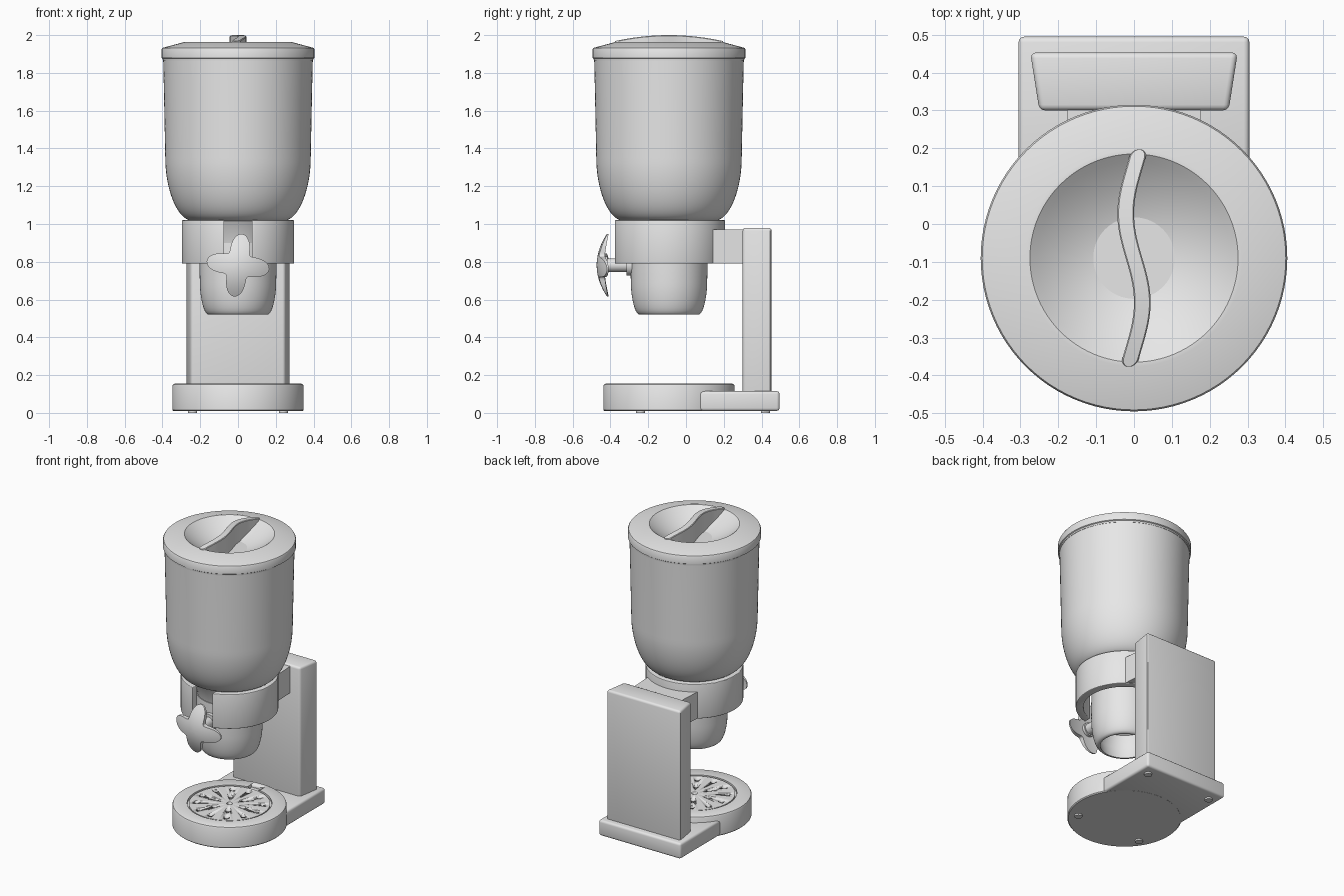
import bpy, bmesh
from math import sin, cos, pi, asin, sqrt, radians, atan2

cube = bpy.data.objects.get("Cube")
if cube:
    bpy.data.objects.remove(cube, do_unlink=True)

C = -0.09      # y of the canister axis
SEG = 96

grey = bpy.data.materials.new("light_grey")
grey.use_nodes = True
grey.diffuse_color = (0.8, 0.8, 0.8, 1)
grey.node_tree.nodes["Principled BSDF"].inputs["Base Color"].default_value = (0.8, 0.8, 0.8, 1)


def activate(ob):
    bpy.ops.object.select_all(action='DESELECT')
    ob.select_set(True)
    bpy.context.view_layer.objects.active = ob


def loft(name, rings, bevel=0, closed=False):
    """Skin a list of rings with quads; cap the ends unless the rings close on themselves."""
    bm = bmesh.new()
    loops = [[bm.verts.new(p) for p in ring] for ring in rings]
    n = len(loops[0])
    pairs = list(zip(loops, loops[1:]))
    if closed:
        pairs.append((loops[-1], loops[0]))
    for a, b in pairs:
        for i in range(n):
            j = (i + 1) % n
            bm.faces.new((a[i], a[j], b[j], b[i]))
    if not closed:
        bm.faces.new(loops[0])
        bm.faces.new(loops[-1])
    bmesh.ops.recalc_face_normals(bm, faces=bm.faces)
    me = bpy.data.meshes.new(name)
    bm.to_mesh(me)
    bm.free()
    ob = bpy.data.objects.new(name, me)
    bpy.context.collection.objects.link(ob)
    me.materials.append(grey)
    activate(ob)
    if bevel:
        mod = ob.modifiers.new("Bevel", 'BEVEL')
        mod.width, mod.segments, mod.limit_method = bevel, 3, 'ANGLE'
        bpy.ops.object.modifier_apply(modifier=mod.name)
    bpy.ops.object.shade_smooth_by_angle(angle=radians(30))
    return ob


def circle(r, z, x=0, y=C, n=SEG):
    return [(x + r * cos(2 * pi * i / n), y + r * sin(2 * pi * i / n), z) for i in range(n)]


def revolve(name, profile, closed=False):
    return loft(name, [circle(r, z) for r, z in profile], closed=closed)


def prism(name, outline, z0, z1, bevel=0):
    return loft(name, [[(x, y, z) for x, y in outline] for z in (z0, z1)], bevel)


def rod(name, r, y0, y1, z):
    ring = circle(r, 0, y=0, n=32)
    return loft(name, [[(x, y, z + h) for x, h, _ in ring] for y in (y0, y1)])


def arc(r, a0, a1, n):
    return [(r * cos(a0 + (a1 - a0) * i / n), C + r * sin(a0 + (a1 - a0) * i / n))
            for i in range(n + 1)]


# Base: round drip tray with a groove round the grate
tray = revolve("drip_tray", [(0.02, 0.01), (0.342, 0.01), (0.348, 0.016), (0.348, 0.143),
                             (0.344, 0.151), (0.336, 0.155), (0.258, 0.155), (0.258, 0.14),
                             (0.248, 0.14), (0.248, 0.152), (0.02, 0.152)])

# Grate holes and finger notch, cut out of the tray
holes = [(0, 0)] + [(r * cos(2 * pi * i / n), r * sin(2 * pi * i / n))
                    for r, n in ((0.1, 6), (0.2, 12)) for i in range(n)]
cutters = [loft("hole_cutter", [circle(0.018, z, x, C + y, 16) for z in (0.125, 0.2)])
           for x, y in holes]
cutters.append(prism("notch_cutter", [(-0.045, 0.165), (0.045, 0.165), (0.045, 0.21), (-0.045, 0.21)],
                     0.135, 0.2))
bpy.ops.object.select_all(action='DESELECT')
for c in cutters:
    c.select_set(True)
bpy.context.view_layer.objects.active = cutters[0]
bpy.ops.object.join()
cutter = cutters[0]
activate(tray)
mod = tray.modifiers.new("Holes", 'BOOLEAN')
mod.object, mod.operation, mod.solver = cutter, 'DIFFERENCE', 'EXACT'
bpy.ops.object.modifier_apply(modifier=mod.name)
bpy.data.objects.remove(cutter, do_unlink=True)

# Rear base plate, post and feet
prism("base_plate", [(-0.305, 0.05), (0.305, 0.05), (0.305, 0.495), (-0.305, 0.495)],
      0.0105, 0.115, 0.015)
prism("post", [(-0.25, 0.3), (0.25, 0.3), (0.274, 0.453), (-0.274, 0.453)], 0.09, 0.98, 0.015)
for side, sx in (("left", 1), ("right", -1)):
    for end, y in (("front", -0.24), ("back", 0.42)):
        loft(f"{end}_{side}_foot", [circle(0.024, z, sx * 0.24, y, 24) for z in (0, 0.02)])

# Collar with a front slot, and the arm that joins it to the post
RO, RI, SLOT = 0.297, 0.25, 0.073
front = -pi / 2
ao, ai = asin(SLOT / RO), asin(SLOT / RI)
outline = (arc(RO, front + ao, front + 2 * pi - ao, SEG)
           + arc(RI, front + 2 * pi - ai, front + ai, SEG))
prism("collar", outline, 0.79, 1.02, 0.004)
a = atan2(0.22, 0.197)
prism("collar_arm", arc(0.28, a, pi - a, 24) + [(-0.175, 0.31), (0.175, 0.31)], 0.792, 0.97)

# Canister with a rounded shoulder running into the neck
shoulder = [(0.25 + 0.135 * sin(t * pi / 2) ** 0.9, 1.02 + 0.33 * (1 - cos(t * pi / 2)) ** 0.85)
            for t in (i / 16 for i in range(1, 17))]
revolve("canister", [(0.19, 0.86), (0.2, 0.93), (0.245, 1.015)] + shoulder
        + [(0.388, 1.5), (0.392, 1.7), (0.396, 1.87)])

# Spout, open underneath
curve = [(0.155 + 0.047 * cos(t * pi / 2), 0.69 - 0.17 * sin(t * pi / 2) ** 1.15)
         for t in (i / 10 for i in range(10))]
revolve("spout", [(0.2, 0.9), (0.204, 0.78)] + curve
        + [(0.155, 0.52), (0.147, 0.52), (0.165, 0.6), (0.15, 0.68), (0.08, 0.72), (0.01, 0.73)])


# Lid with a sunken dish
def dish(r):
    return 1.853 + 0.11 * (r / 0.275) ** 2


revolve("lid", [(0.01, 1.84), (0.38, 1.84), (0.38, 1.866), (0.398, 1.866), (0.399, 1.876),
                (0.405, 1.88), (0.405, 1.925), (0.401, 1.932), (0.286, 1.963)]
        + [(0.275 * k, dish(0.275 * k)) for k in (i / 14 for i in range(14, 0, -1))]
        + [(0.005, dish(0))])

# Wavy grip across the dish, arched along the top
HALF, W = 0.287, 0.022
rings = []
for i in range(65):
    t = -HALF * cos(pi * i / 64)
    e = max(0, (abs(t) - (HALF - W)) / W)
    w = max(0.001, W * sqrt(max(0, 1 - e * e)))
    x, y = -0.022 * sin(pi * t / 0.235), C + t
    top = 2.0 - 0.032 * (t / HALF) ** 2
    low = min(dish(abs(t)), 1.962) - 0.012
    rings.append([(x - w, y, low), (x + w, y, low), (x + w, y, top - 0.004),
                  (x + w * 0.85, y, top), (x - w * 0.85, y, top), (x - w, y, top - 0.004)])
loft("lid_grip", rings)

# Four-lobed turning knob, domed towards the front
KZ, TILT = 0.782, radians(7.5)


def knob_ring(f, y0, bow):
    ring = []
    for i in range(SEG):
        th = 2 * pi * i / SEG
        r = f * (0.124 + 0.043 * cos(4 * (th + TILT)))
        ring.append((r * cos(th), y0 + bow * (r / 0.167) ** 2, KZ + r * sin(th)))
    return ring


steps = [0.05] + [i / 10 for i in range(1, 11)]
loft("knob", [knob_ring(f, -0.473, 0.055) for f in steps]
     + [knob_ring(f, -0.435, 0.025) for f in reversed(steps)])
rod("knob_hub", 0.045, -0.44, -0.415, KZ)
rod("knob_axle", 0.036, -0.42, -0.2, KZ)
rod("axle_flange", 0.055, -0.315, -0.25, KZ)
